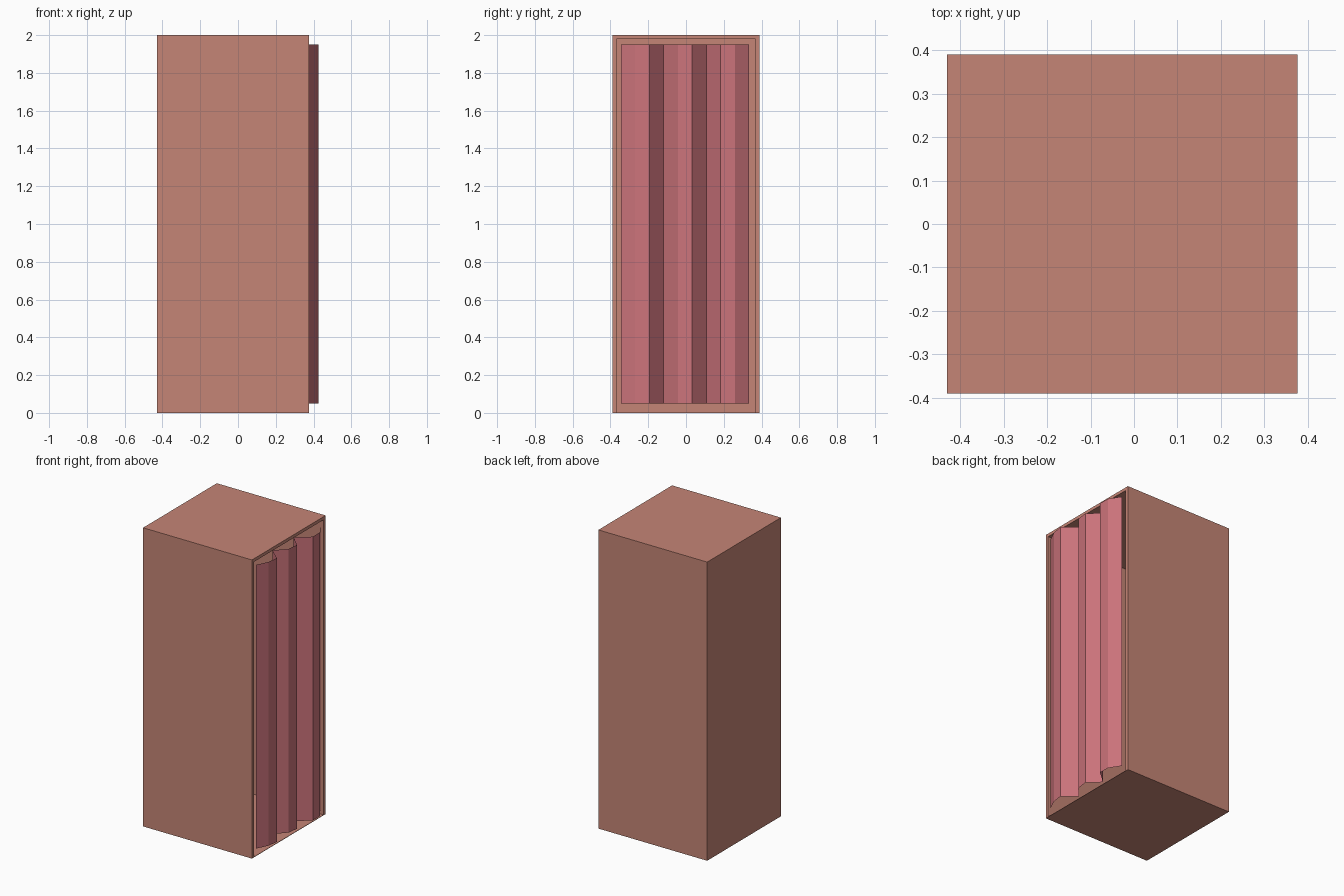
import bpy
import bmesh
from mathutils import Matrix, Vector

old = bpy.data.objects.get("Cube")
if old:
    bpy.data.objects.remove(old, do_unlink=True)


def material(name, rgb):
    mat = bpy.data.materials.new(name)
    mat.use_nodes = True
    color = (*rgb, 1.0)
    mat.diffuse_color = color
    mat.node_tree.nodes["Principled BSDF"].inputs["Base Color"].default_value = color
    return mat


def add_object(name, bm, mat):
    mesh = bpy.data.meshes.new(name)
    bm.to_mesh(mesh)
    bm.free()
    mesh.materials.append(mat)
    obj = bpy.data.objects.new(name, mesh)
    bpy.context.collection.objects.link(obj)


tan = material("clay tan", (0.56, 0.235, 0.18))
rose = material("dusty rose", (0.6, 0.172, 0.197))

BACK, OPENING = -0.43, 0.376
DEPTH, HEIGHT, WALL = 0.78, 2.0, 0.03

# Booth: a tall box hollowed out from its open side
bm = bmesh.new()
size = Vector((OPENING - BACK, DEPTH, HEIGHT))
centre = Vector(((OPENING + BACK) / 2, 0, HEIGHT / 2))
bmesh.ops.create_cube(bm, size=1, matrix=Matrix.LocRotScale(centre, None, size))
bm.normal_update()
side = next(f for f in bm.faces if f.normal.x > 0.9)
bmesh.ops.inset_region(bm, faces=[side], thickness=WALL)
for v in side.verts:  # the floor is almost without thickness
    if v.co.z < 1:
        v.co.z = 0.003
hollow = bmesh.ops.extrude_discrete_faces(bm, faces=[side])["faces"][0]
bmesh.ops.translate(bm, verts=hollow.verts[:], vec=(BACK + WALL - OPENING, 0, 0))
bmesh.ops.recalc_face_normals(bm, faces=bm.faces[:])
add_object("booth", bm, tan)

# Curtain: a thin pleated sheet, folds given as offsets from the opening
folds = [0, 0.037, 0.049, -0.038, 0.03, 0.04, -0.04, 0.05, 0.049, 0]
START, STEP, BOTTOM, TOP = -0.345, 0.0755, 0.05, 1.95
bm = bmesh.new()
columns = [
    [bm.verts.new((OPENING + fold, START + i * STEP, z)) for z in (BOTTOM, TOP)]
    for i, fold in enumerate(folds)
]
for (a, b), (c, d) in zip(columns, columns[1:]):
    bm.faces.new((a, c, d, b))
add_object("curtain", bm, rose)
